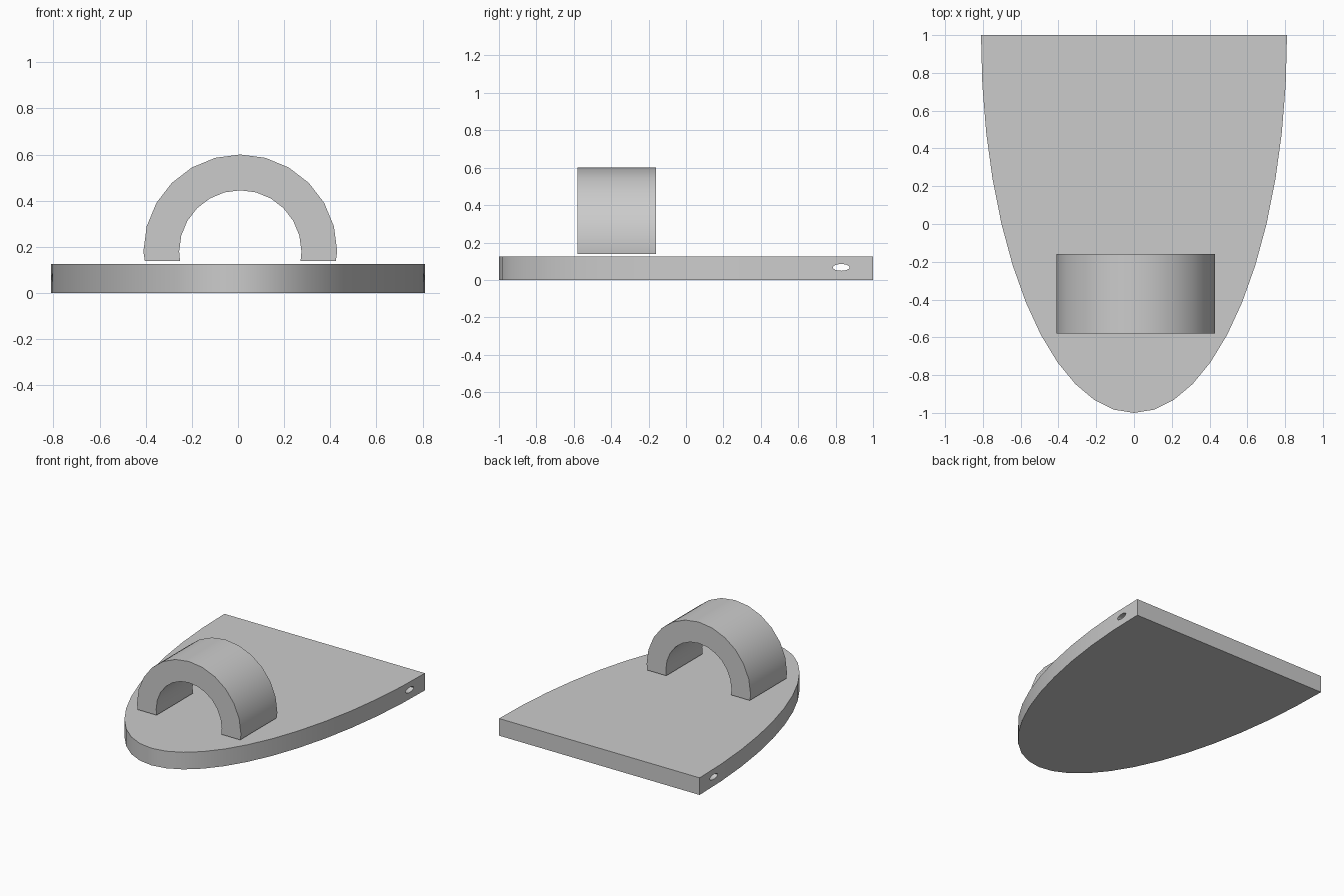
import bpy
import bmesh
from math import sin, cos, pi, radians
from mathutils import Vector, Matrix

default = bpy.data.objects.get("Cube")
if default:
    bpy.data.objects.remove(default, do_unlink=True)

grey = bpy.data.materials.new("plain_grey")
grey.use_nodes = True
grey.diffuse_color = (0.6, 0.6, 0.6, 1)
grey.node_tree.nodes["Principled BSDF"].inputs["Base Color"].default_value = (0.6, 0.6, 0.6, 1)


def extrude_profile(name, points, offset):
    """Fill a closed outline and extrude it by the offset vector."""
    bm = bmesh.new()
    face = bm.faces.new([bm.verts.new(p) for p in points])
    out = bmesh.ops.extrude_face_region(bm, geom=[face], use_keep_orig=True)
    verts = [v for v in out["geom"] if isinstance(v, bmesh.types.BMVert)]
    bmesh.ops.translate(bm, verts=verts, vec=Vector(offset))
    bmesh.ops.recalc_face_normals(bm, faces=bm.faces[:])
    mesh = bpy.data.meshes.new(name)
    bm.to_mesh(mesh)
    bm.free()
    mesh.materials.append(grey)
    obj = bpy.data.objects.new(name, mesh)
    bpy.context.collection.objects.link(obj)
    return obj


def activate(obj):
    bpy.ops.object.select_all(action="DESELECT")
    obj.select_set(True)
    bpy.context.view_layer.objects.active = obj


# Base plate: half an ellipse with a straight back edge
STEPS = 24
outline = [(0.81 * cos(pi + pi * i / STEPS), 1 + 2 * sin(pi + pi * i / STEPS), 0)
           for i in range(STEPS + 1)]
base = extrude_profile("base_plate", outline, (0, 0, 0.125))

# Oval cross hole near the back edge
oval = [(-1, 0.83 + 0.045 * cos(2 * pi * i / 24), 0.067 + 0.018 * sin(2 * pi * i / 24))
        for i in range(24)]
cutter = extrude_profile("hole_cutter", oval, (2, 0, 0))
cutter.hide_render = True
cut = base.modifiers.new("cross_hole", "BOOLEAN")
cut.operation = "DIFFERENCE"
cut.solver = "EXACT"
cut.object = cutter
activate(base)
bpy.ops.object.modifier_apply(modifier=cut.name)
bpy.data.objects.remove(cutter, do_unlink=True)

# Arch strap: half ring with short feet, floating just above the plate
CX, CZ, FOOT, FRONT = 0.01, 0.18, 0.138, -0.58


def arc(radius):
    ring = [(CX + radius * cos(radians(a)), FRONT, CZ + radius * sin(radians(a)))
            for a in range(0, 181, 15)]
    toe = radius * 0.985
    return [(CX + toe, FRONT, FOOT)] + ring + [(CX - toe, FRONT, FOOT)]


arch = extrude_profile("arch_strap", arc(0.42) + arc(0.265)[::-1], (0, 0.42, 0))

for part in (base, arch):
    activate(part)
    bpy.ops.object.shade_smooth_by_angle(angle=radians(30))
